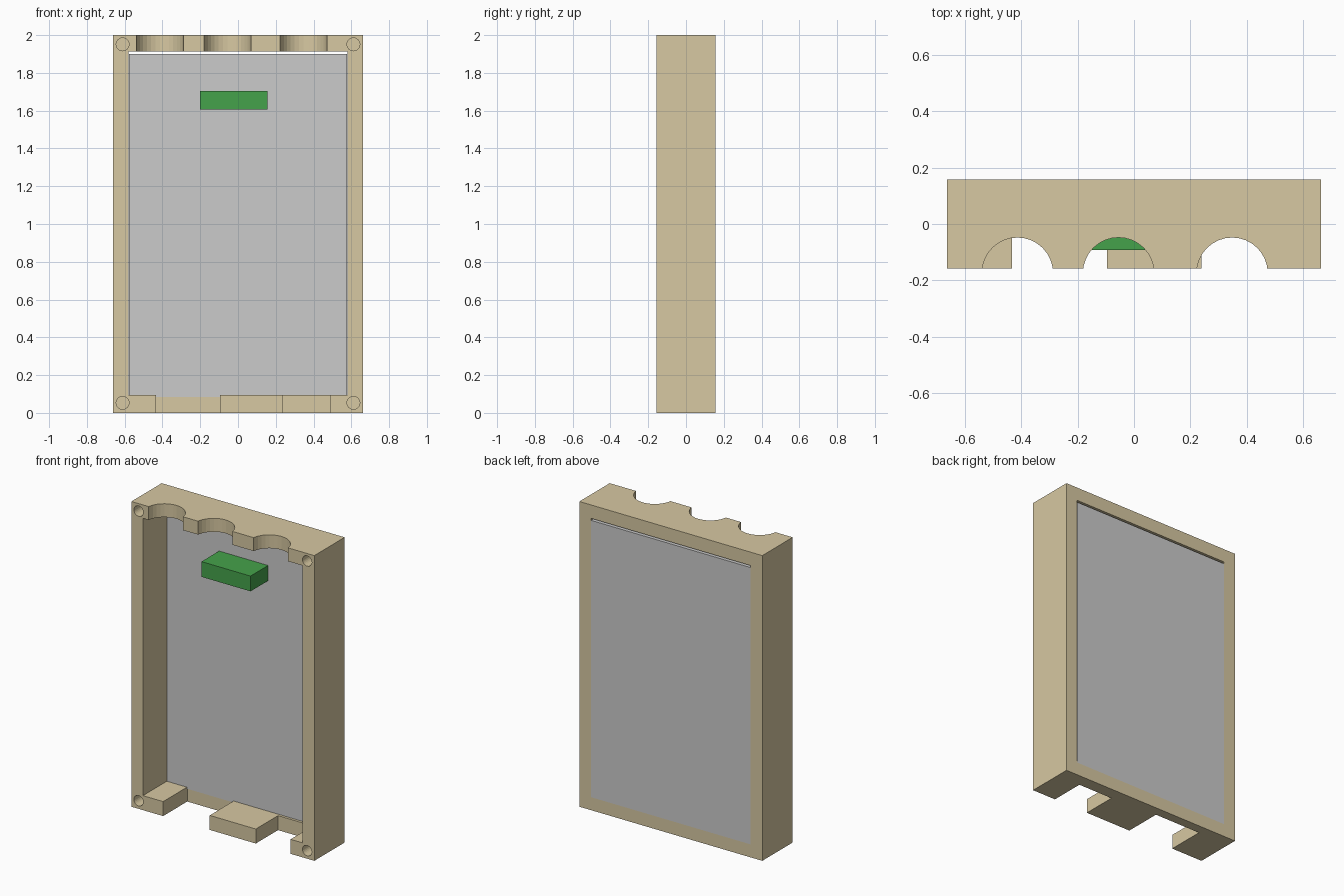
import bpy, bmesh, math
from mathutils import Matrix

if "Cube" in bpy.data.objects:
    bpy.data.objects.remove(bpy.data.objects["Cube"])

W, D, H = 0.663, 0.157, 2.0          # half width, half depth, height
PANEL_Y = 0.09                       # front face of the panel


def material(name, rgb):
    m = bpy.data.materials.new(name)
    m.diffuse_color = (*rgb, 1.0)
    m.use_nodes = True
    m.node_tree.nodes["Principled BSDF"].inputs["Base Color"].default_value = m.diffuse_color
    return m


def add_object(name, bm, mat=None):
    me = bpy.data.meshes.new(name)
    bm.to_mesh(me)
    bm.free()
    ob = bpy.data.objects.new(name, me)
    bpy.context.collection.objects.link(ob)
    if mat:
        me.materials.append(mat)
    return ob


def box(name, x, y, z, mat=None):
    bm = bmesh.new()
    size = Matrix.Diagonal((x[1] - x[0], y[1] - y[0], z[1] - z[0], 1))
    mid = Matrix.Translation([(a + b) / 2 for a, b in (x, y, z)])
    bmesh.ops.create_cube(bm, size=1, matrix=mid @ size)
    return add_object(name, bm, mat)


def cylinder(name, centre, radius, depth, sides, along_y=False):
    bm = bmesh.new()
    turn = Matrix.Rotation(math.pi / 2 if along_y else 0, 4, 'X')
    bmesh.ops.create_cone(bm, cap_ends=True, segments=sides, radius1=radius,
                          radius2=radius, depth=depth,
                          matrix=Matrix.Translation(centre) @ turn)
    return add_object(name, bm)


def cut(target, cutter):
    cutter.hide_render = True
    mod = target.modifiers.new("cut", 'BOOLEAN')
    mod.operation, mod.solver, mod.object = 'DIFFERENCE', 'EXACT', cutter
    bpy.context.view_layer.objects.active = target
    bpy.ops.object.modifier_apply(modifier=mod.name)
    bpy.data.objects.remove(cutter, do_unlink=True)


tan = material("tan", (0.68, 0.58, 0.36))
green = material("green", (0.06, 0.36, 0.07))

# Outer frame with its through opening and the lower seat for the panel
frame = box("frame", (-W, W), (-D, D), (0, H), tan)
cut(frame, box("opening", (-0.579, 0.579), (-0.4, 0.4), (0.095, 1.912)))
cut(frame, box("panel_seat", (-0.578, 0.578), (PANEL_Y, 0.4), (0.085, 0.5)))

# Round notches in the top rail
for x in (-0.413, -0.055, 0.348):
    cut(frame, cylinder("round_notch", (x, -0.174, 2.0), 0.126, 0.4, 32))

# Square notches in the bottom rail
for x0, x1, back in ((-0.433, -0.095, 0.093), (0.239, 0.491, 0.073)):
    cut(frame, box("square_notch", (x0, x1), (-0.4, back), (-0.2, 0.2)))

# Blind screw holes in the four front corners
for x in (-0.611, 0.611):
    for z in (0.053, 1.951):
        cut(frame, cylinder("screw_hole", (x, -D, z), 0.034, 0.4, 24, True))

# Flat panel flush with the back, leaving a thin slit along the top
box("back_panel", (-0.578, 0.578), (PANEL_Y, D), (0.085, 1.899))

# Block standing on the panel
box("block", (-0.2, 0.155), (-0.092, PANEL_Y), (1.605, 1.705), green)
